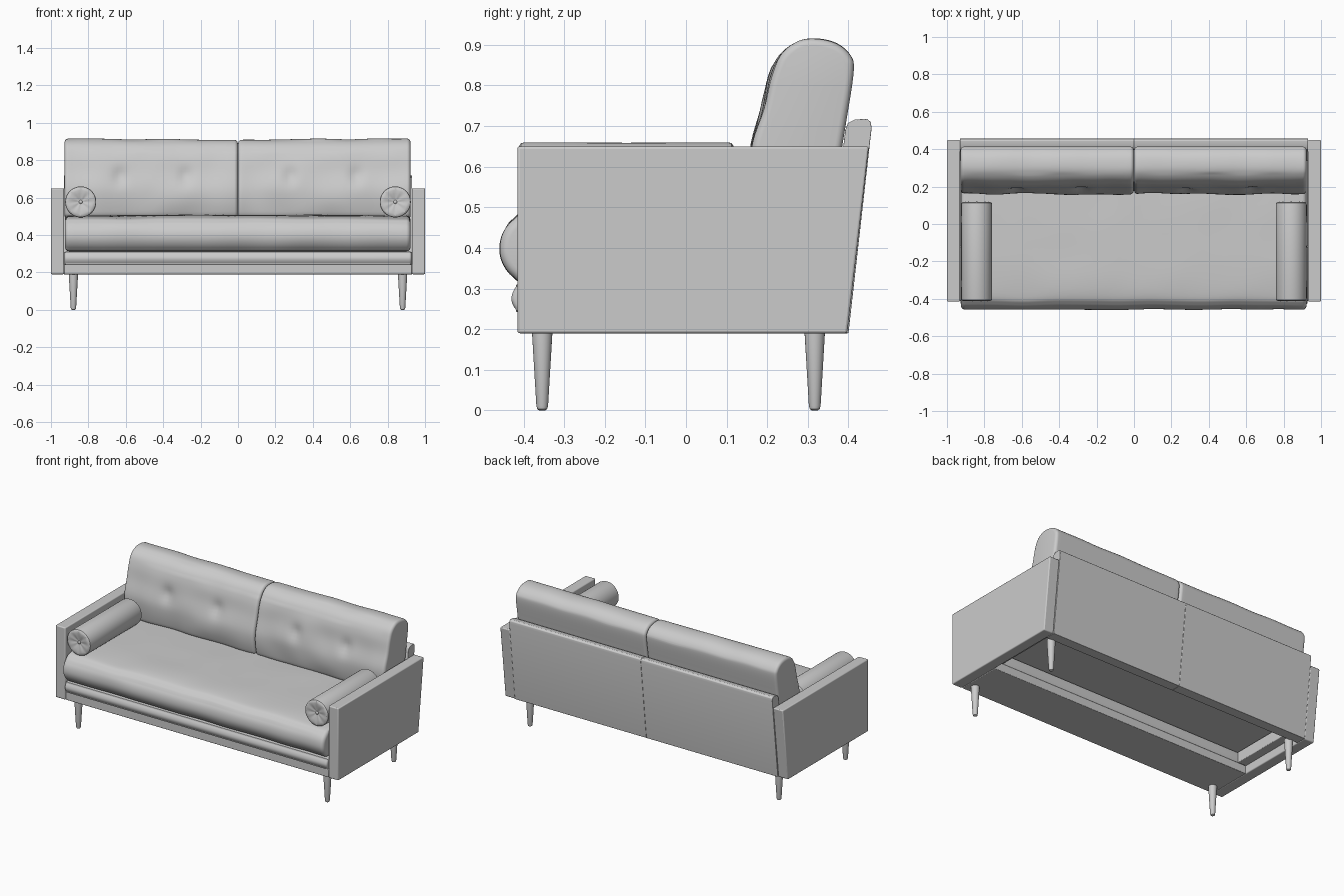
import bpy, bmesh, math
from mathutils import Vector, noise

if "Cube" in bpy.data.objects:
    bpy.data.objects.remove(bpy.data.objects["Cube"])


def loft(name, rings, bevel=0):
    """Join closed rings of points into a capped solid."""
    bm = bmesh.new()
    rows = [[bm.verts.new(p) for p in ring] for ring in rings]
    n = len(rows[0])
    for a, b in zip(rows, rows[1:]):
        for i in range(n):
            bm.faces.new((a[i], a[(i + 1) % n], b[(i + 1) % n], b[i]))
    bm.faces.new(rows[0])
    bm.faces.new(rows[-1])
    bmesh.ops.recalc_face_normals(bm, faces=bm.faces)
    me = bpy.data.meshes.new(name)
    bm.to_mesh(me)
    bm.free()
    ob = bpy.data.objects.new(name, me)
    bpy.context.collection.objects.link(ob)
    if bevel:
        m = ob.modifiers.new("bevel", 'BEVEL')
        m.width, m.segments, m.limit_method = bevel, 3, 'ANGLE'
        m.angle_limit = math.radians(40)
    return ob


def prism(name, profile, x0, x1, bevel=0.006):
    """Extrude a (y, z) profile along x."""
    return loft(name, [[(x, y, z) for y, z in profile] for x in (x0, x1)], bevel)


def box(name, x0, x1, y0, y1, z0, z1, bevel=0.004):
    return prism(name, [(y0, z0), (y1, z0), (y1, z1), (y0, z1)], x0, x1, bevel)


def smooth_profile(pts, steps):
    """Closed Catmull-Rom curve through the control points."""
    pts, out = [Vector(p) for p in pts], []
    n = len(pts)
    for i in range(n):
        a, b, c, d = (pts[(i + k) % n] for k in (-1, 0, 1, 2))
        for s in range(steps):
            t = s / steps
            out.append(0.5 * (2 * b + (c - a) * t + (2 * a - 5 * b + 4 * c - d) * t * t
                              + (3 * b - a - 3 * c + d) * t ** 3))
    return out


def cushion(name, control, x0, x1, r, stations, shape):
    """Soft solid along x with rounded ends; shape(p) moves each point."""
    prof = smooth_profile(control, 5)
    n = len(prof)
    # inward normals (profiles run clockwise seen with y right, z up)
    nrm = []
    for i in range(n):
        t = (prof[(i + 1) % n] - prof[i - 1]).normalized()
        nrm.append(Vector((t.y, -t.x)))
    ends = [math.radians(a) for a in (0, 20, 40, 60, 80)]
    spans = [(x0 + r * (1 - math.cos(a)), r * (1 - math.sin(a))) for a in ends]
    spans += [(x0 + r + (x1 - x0 - 2 * r) * k / stations, 0) for k in range(stations + 1)]
    spans += [(x1 - r * (1 - math.cos(a)), r * (1 - math.sin(a))) for a in reversed(ends)]
    rings = []
    for x, inset in spans:
        pts = [p + q * inset for p, q in zip(prof, nrm)]
        rings.append([shape(Vector((x, p.x, p.y))) for p in pts])
    return loft(name, rings)


def turned(name, centre, axis, profile, sides=32, pleat=0):
    """Turn (radius, distance) pairs around the y or z axis through centre."""
    rings = []
    for r, d in profile:
        ring = []
        for i in range(sides):
            a = 2 * math.pi * i / sides
            c, s = r * math.cos(a), r * math.sin(a)
            w = pleat * math.cos(8 * a) if 0.02 < r < 0.07 else 0
            ring.append(Vector(centre) + Vector((c, d + w, s) if axis == 'y' else (c, s, d)))
        rings.append(ring)
    return loft(name, rings)


# Arms and back panels, flush along the sloping rear
arm = [(-0.415, 0.19), (0.397, 0.19), (0.450, 0.65), (-0.415, 0.65)]
back = [(0.335, 0.19), (0.4, 0.19), (0.457, 0.695), (0.455, 0.71), (0.445, 0.718),
        (0.415, 0.716), (0.399, 0.708), (0.392, 0.69)]
for side, s in (("left", -1), ("right", 1)):
    prism(side + "_arm", arm, s * 0.93, s * 1.0)
    prism(side + "_back_panel", back, 0, s * 0.93, 0.002)
    # Inner side board of the open base
    box(side + "_base_board", s * 0.87, s * 0.93, -0.12, 0.34, 0.24, 0.31)

# Front rail and padded roll above it
box("front_rail", -0.93, 0.93, -0.412, -0.12, 0.19, 0.243)
roll = [(-0.40, 0.241), (-0.42, 0.25), (-0.43, 0.275), (-0.42, 0.302), (-0.40, 0.312),
        (-0.25, 0.312), (-0.14, 0.312), (-0.12, 0.30), (-0.12, 0.255), (-0.14, 0.241), (-0.25, 0.241)]
cushion("front_roll", roll, -0.928, 0.928, 0.012, 8, lambda p: p)

# Seat cushion
seat = [(-0.39, 0.314), (-0.425, 0.33), (-0.448, 0.36), (-0.457, 0.395), (-0.450, 0.435),
        (-0.425, 0.468), (-0.385, 0.489), (-0.25, 0.50), (0, 0.502), (0.25, 0.50), (0.34, 0.492),
        (0.37, 0.46), (0.37, 0.35), (0.34, 0.318), (0, 0.316), (-0.25, 0.316)]


def seat_shape(p):
    w = noise.noise(p * 5)
    p.y += 0.006 * w if p.y < -0.38 else 0
    p.z += (0.004 * w + 0.005 * (1 - p.x ** 2)) if p.z > 0.45 else 0
    return p


cushion("seat_cushion", seat, -0.925, 0.922, 0.022, 48, seat_shape)

# Two tufted back cushions
pillow = [(0.19, 0.495), (0.168, 0.54), (0.162, 0.64), (0.187, 0.74), (0.205, 0.82),
          (0.232, 0.877), (0.275, 0.909), (0.32, 0.916), (0.37, 0.905), (0.405, 0.875),
          (0.413, 0.835), (0.396, 0.72), (0.375, 0.60), (0.35, 0.51), (0.27, 0.485)]


def pillow_shape(p):
    w = noise.noise(p * 6)
    if p.y < 0.27:
        for cx in (-0.63, -0.28, 0.28, 0.63):
            d = math.hypot(p.x - cx, (p.z - 0.715) * 0.8)
            p.y += 0.016 * math.exp(-(d / 0.035) ** 2)
        p.y += 0.008 * w
    p.z += (0.004 * w - 0.006 * (1 - abs(p.x))) if p.z > 0.85 else 0
    return p


for side, x0, x1 in (("left", -0.927, -0.001), ("right", 0.001, 0.922)):
    cushion(side + "_back_cushion", pillow, x0, x1, 0.018, 44, pillow_shape)

# Round bolsters with pleated, buttoned ends
end = [(0.008, 0.012), (0.025, 0.007), (0.045, 0.003), (0.062, 0), (0.074, 0.001), (0.081, 0.006), (0.083, 0.014)]
length = 0.53
bolster = end + [(0.082, length / 2)] + [(r, length - d) for r, d in reversed(end)]
ball = [(0.01 * math.sin(a), -0.006 * math.cos(a)) for a in (0.1, 0.6, 1.1, 1.57, 2.1, 2.6, 3.0)]
for side, s in (("left", -1), ("right", 1)):
    x = s * 0.841
    turned(side + "_bolster", (x, -0.412, 0.577), 'y', bolster, 48, 0.0012)
    for where, y in (("front", -0.402), ("rear", 0.108)):
        turned(f"{side}_bolster_{where}_button", (x, y, 0.577), 'y', ball, 16)

# Tapered legs
leg = [(0.007, 0), (0.012, 0.003), (0.0145, 0.012), (0.025, 0.19), (0.025, 0.2)]
for side, s in (("left", -1), ("right", 1)):
    for where, y in (("front", -0.354), ("back", 0.317)):
        turned(f"{where}_{side}_leg", (s * 0.88, y, 0), 'z', leg, 24)

# Smooth shading with crisp edges
for ob in bpy.data.objects:
    ob.select_set(True)
    bpy.context.view_layer.objects.active = ob
bpy.ops.object.shade_smooth_by_angle(angle=math.radians(35))
